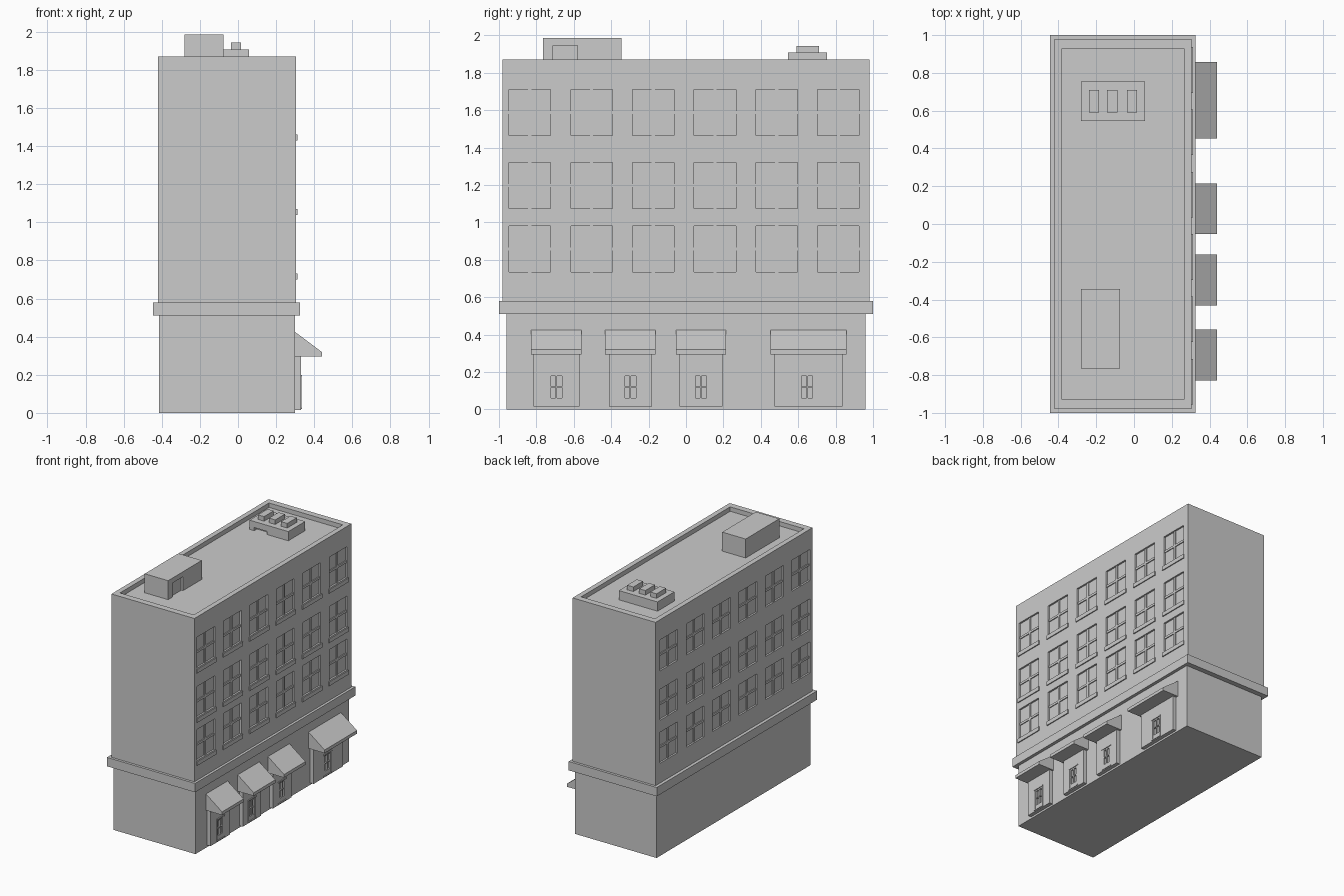
import bpy, bmesh
from mathutils import Matrix, Vector

if "Cube" in bpy.data.objects:
    bpy.data.objects.remove(bpy.data.objects["Cube"], do_unlink=True)

GREY = (0.6, 0.6, 0.6, 1)
grey = bpy.data.materials.new("plain grey")
grey.use_nodes = True
grey.diffuse_color = GREY
grey.node_tree.nodes["Principled BSDF"].inputs["Base Color"].default_value = GREY


def finish(name, bm):
    mesh = bpy.data.meshes.new(name)
    bmesh.ops.recalc_face_normals(bm, faces=bm.faces)
    bm.to_mesh(mesh)
    bm.free()
    mesh.materials.append(grey)
    obj = bpy.data.objects.new(name, mesh)
    bpy.context.collection.objects.link(obj)
    return obj


def boxes(name, spans):
    """One object made of boxes, each given as x, y and z ranges."""
    bm = bmesh.new()
    for span in spans:
        mid = Vector([(a + b) / 2 for a, b in span])
        size = [b - a for a, b in span]
        bmesh.ops.create_cube(bm, size=1, matrix=Matrix.Translation(mid) @ Matrix.Diagonal((*size, 1)))
    return finish(name, bm)


def around(c, width):
    return (c - width / 2, c + width / 2)


def cut(target, cutter):
    mod = target.modifiers.new("cut", "BOOLEAN")
    mod.operation = "DIFFERENCE"
    mod.solver = "EXACT"
    mod.object = cutter
    cutter.hide_render = True
    cutter.hide_viewport = True
    cutter.display_type = "WIRE"


# Main masses
boxes("ground_floor", [((-0.415, 0.3), (-0.96, 0.96), (0, 0.52))])
boxes("cornice_band", [((-0.445, 0.325), (-1, 1), (0.51, 0.58))])
BACK, FACE, TOP = -0.42, 0.305, 1.87
upper = boxes("upper_floors", [((BACK, FACE), (-0.98, 0.98), (0.57, TOP))])

# Windows on both long walls, with a cross of bars set back half the recess
DEPTH, WIDTH, HEIGHT, BAR = 0.014, 0.222, 0.245, 0.018
recesses, bars, sills = [], [], []
for z in (0.735, 1.075, 1.465):
    for col in range(6):
        y = -0.835 + col * 0.33
        tall = (z, z + HEIGHT)
        for wall, out in ((FACE, 1), (BACK, -1)):
            def layer(a, b):
                return tuple(sorted((wall + out * a, wall + out * b)))
            recesses.append((layer(-DEPTH, 0.05), around(y, WIDTH), tall))
            bar_x = layer(-DEPTH - 0.002, -DEPTH / 2)
            bars.append((bar_x, around(y, BAR), tall))
            bars.append((bar_x, around(y, WIDTH), around(z + HEIGHT / 2, BAR)))
        sills.append(((FACE - 0.005, FACE + 0.008), around(y, 0.242), (z - 0.036, z - 0.004)))
boxes("window_bars", bars)
boxes("window_sills", sills)

# Sunken roof inside the parapet
FLOOR = 1.835
recesses.append(((-0.38, 0.265), (-0.93, 0.93), (FLOOR, 2.1)))
cut(upper, boxes("recess_cutter", recesses))

# Shop entrances: porch block, panelled door and sloped awning
SLOPE = [(0.295, 0.428), (0.44, 0.32), (0.44, 0.295), (0.295, 0.295)]
PORCH, shops = 0.33, [(-0.6925, 0.245, 0.27), (-0.297, 0.23, 0.27), (0.08, 0.232, 0.268), (0.655, 0.365, 0.405)]
for i, (y, width, awning_width) in enumerate(shops, 1):
    porch = boxes(f"porch_{i}", [((0.29, PORCH), around(y, width), (0.015, 0.3))])
    door_y = y - 0.008 if width > 0.3 else y
    panels = [((PORCH - 0.012, 0.4), around(door_y + side * 0.017, 0.026), around(zc, 0.056))
              for side in (-1, 1) for zc in (0.09, 0.152)]
    cut(porch, boxes(f"door_panel_cutter_{i}", panels))
    boxes(f"door_trim_{i}", [((PORCH - 0.01, PORCH + 0.006), around(door_y, 0.1), around(zc, 0.009))
                             for zc in (0.025, 0.195)]
          + [((PORCH - 0.01, PORCH + 0.003), around(door_y + s * 0.043, 0.008), (0.025, 0.195)) for s in (-1, 1)])
    bm = bmesh.new()
    y0, y1 = around(y, awning_width)
    end = bm.faces.new([bm.verts.new((x, y0, z)) for x, z in SLOPE])
    side = bmesh.ops.extrude_face_region(bm, geom=[end])["geom"]
    bmesh.ops.translate(bm, vec=(0, y1 - y0, 0), verts=[v for v in side if isinstance(v, bmesh.types.BMVert)])
    finish(f"awning_{i}", bm)

# Stair house on the roof with a recessed door
house = boxes("stair_house", [((-0.28, -0.075), (-0.765, -0.345), (FLOOR - 0.005, 1.985))])
cut(house, boxes("stair_door_cutter", [((-0.09, 0), (-0.71, -0.58), (FLOOR, 1.945))]))

# Rooftop air unit with a notch under its front and three vents on top
AIR_X, AIR_Y = (-0.28, 0.058), (0.545, 0.755)
unit = boxes("air_unit", [(AIR_X, AIR_Y, (FLOOR - 0.005, 1.908))])
cut(unit, boxes("air_unit_notch_cutter", [((-0.24, -0.13), (0.5, 0.58), (FLOOR - 0.05, 1.86))]))
boxes("air_vents", [(around(x, 0.054), (0.59, 0.71), (1.9, 1.944)) for x in (-0.212, -0.115, -0.01)])
